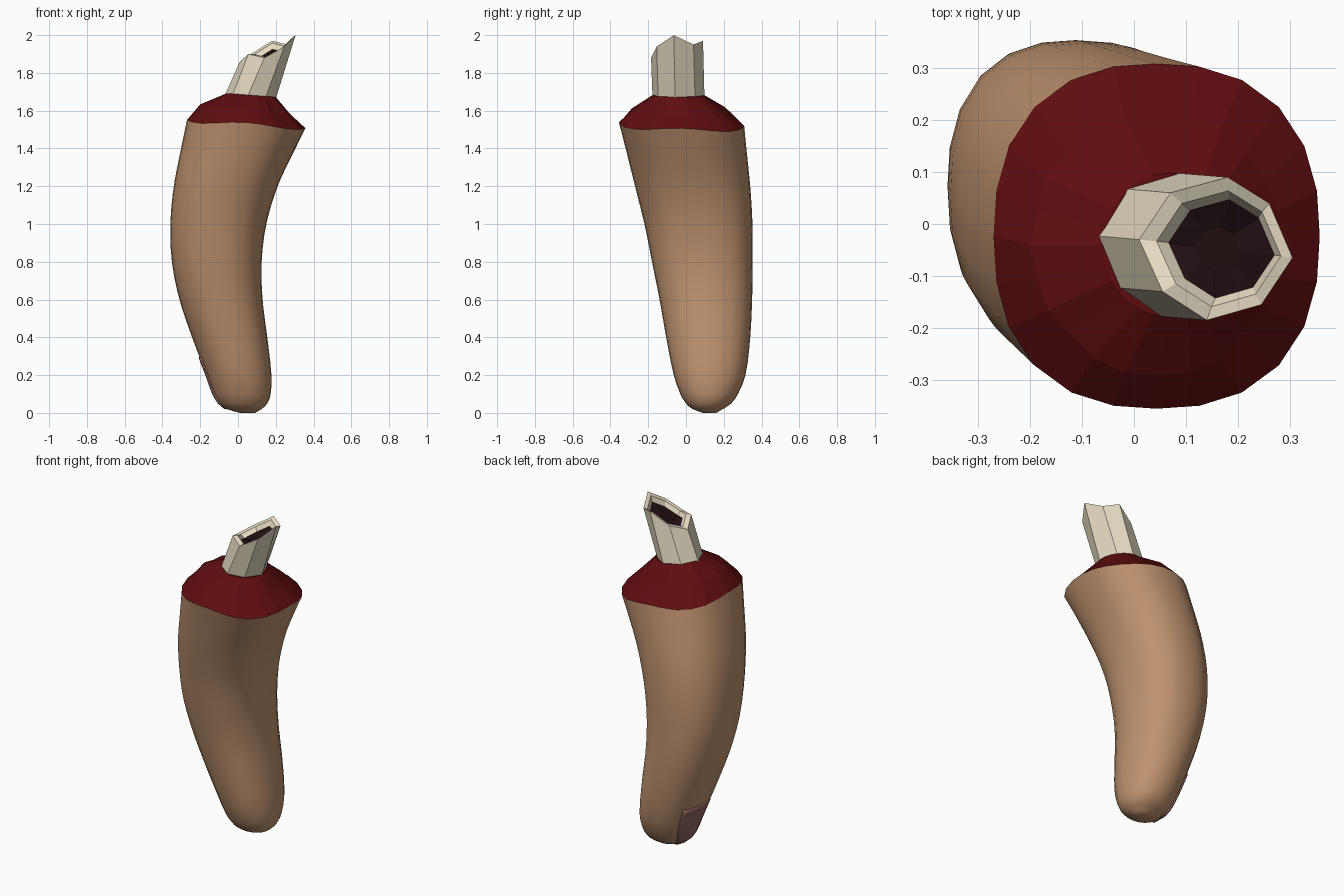
import bpy, bmesh, math, random
from math import cos, sin, pi

if "Cube" in bpy.data.objects:
    bpy.data.objects.remove(bpy.data.objects["Cube"])
random.seed(3)


def mat(name, rgb):
    m = bpy.data.materials.new(name)
    m.diffuse_color = (*rgb, 1)
    m.use_nodes = True
    m.node_tree.nodes["Principled BSDF"].inputs["Base Color"].default_value = m.diffuse_color
    return m


def make(name, rings, material, cap_start=False, cap_end=False, closed=True, smooth=False):
    """Loft a list of point rings into a mesh object."""
    bm = bmesh.new()
    vs = [[bm.verts.new(p) for p in r] for r in rings]
    n = len(rings[0])
    for a, b in zip(vs, vs[1:]):
        for i in range(n if closed else n - 1):
            j = (i + 1) % n
            bm.faces.new((a[i], a[j], b[j], b[i]))
    if cap_start:
        bm.faces.new(vs[0][::-1])
    if cap_end:
        bm.faces.new(vs[-1])
    me = bpy.data.meshes.new(name)
    bm.to_mesh(me)
    bm.free()
    me.materials.append(material)
    ob = bpy.data.objects.new(name, me)
    bpy.context.collection.objects.link(ob)
    if smooth:
        bpy.ops.object.select_all(action='DESELECT')
        ob.select_set(True)
        bpy.context.view_layer.objects.active = ob
        bpy.ops.object.shade_smooth_by_angle(angle=math.radians(50))
    return ob


skin = mat("skin", (0.52, 0.29, 0.16))
red = mat("flesh", (0.115, 0.004, 0.005))
ivory = mat("bone", (0.80, 0.72, 0.55))
dark = mat("marrow", (0.014, 0.005, 0.006))
nailmat = mat("nail", (0.29, 0.13, 0.12))

# Finger outline: z, x min, x max, y min, y max
ROWS = [
    (0.00, 0.01, 0.09, 0.09, 0.16), (0.02, -0.06, 0.125, 0.035, 0.195),
    (0.05, -0.10, 0.155, 0.00, 0.24), (0.10, -0.13, 0.173, -0.03, 0.275),
    (0.20, -0.167, 0.177, -0.065, 0.315), (0.40, -0.243, 0.155, -0.105, 0.34),
    (0.60, -0.31, 0.13, -0.14, 0.35), (0.80, -0.35, 0.125, -0.18, 0.353),
    (1.00, -0.358, 0.15, -0.22, 0.352), (1.20, -0.34, 0.21, -0.27, 0.34),
    (1.40, -0.30, 0.30, -0.32, 0.32), (1.53, -0.27, 0.357, -0.355, 0.308)]


def section(z):
    """Smoothly interpolated outline at height z."""
    k = 0
    while k < len(ROWS) - 2 and z > ROWS[k + 1][0]:
        k += 1
    a, b = ROWS[k], ROWS[k + 1]
    p, q = ROWS[max(k - 1, 0)], ROWS[min(k + 2, len(ROWS) - 1)]
    h = b[0] - a[0]
    t = (z - a[0]) / h
    out = []
    for c in range(1, 5):
        m0 = (b[c] - p[c]) / (b[0] - p[0]) * h
        m1 = (q[c] - a[c]) / (q[0] - a[0]) * h
        out.append((2*t**3 - 3*t*t + 1) * a[c] + (t**3 - 2*t*t + t) * m0
                   + (3*t*t - 2*t**3) * b[c] + (t**3 - t*t) * m1)
    return out


def surf(az, z, off=0.0):
    """Point on the finger surface; it gets squarer upward and the rim tilts."""
    x0, x1, y0, y1 = section(z)
    c, s = cos(az), sin(az)
    e = 2.12 + 0.28 * min(1, z / 0.8)
    k = (abs(c) ** e + abs(s) ** e) ** (-1 / e)
    x = (x0 + x1) / 2 + ((x1 - x0) / 2 * k + off) * c
    y = (y0 + y1) / 2 + ((y1 - y0) / 2 * k + off) * s
    w = max(0, (z - 1.2) / 0.33) ** 2
    return (x, y, z + w * (-0.01 - 0.022 * c - 0.009 * s + 0.009 * cos(4 * az)))


N = 24
ANG = [2 * pi * i / N for i in range(N)]

# Finger
heights = [0, 0.008, 0.02, 0.035, 0.05, 0.075, 0.1, 0.15, 0.2]
heights += [0.2 + 1.33 * i / 18 for i in range(1, 19)]
make("finger", [[surf(a, z) for a in ANG] for z in heights], skin, cap_start=True, smooth=True)

# Torn flesh cap between finger rim and bone
rim = [surf(a, 1.53) for a in ANG]
mid = []
for a in ANG:
    j = random.uniform(-0.008, 0.008)
    mid.append((0.045 + (0.24 + j) * cos(a), -0.04 + (0.25 + j) * sin(a),
                1.603 - 0.025 * cos(a) + 0.004 * sin(a) + j))
top = [(0.07 + 0.13 * cos(a), -0.04 + 0.138 * sin(a), 1.682 - 0.01 * cos(a)) for a in ANG]
make("flesh", [rim, mid, top], red, cap_end=True)

# Broken bone: eight sides with a jagged hollow end
edge = [(0.305, -0.065, 2.0), (0.26, 0.04, 1.95), (0.18, 0.09, 1.97), (0.07, 0.06, 1.90),
        (0.01, -0.03, 1.86), (0.055, -0.13, 1.90), (0.14, -0.185, 1.88), (0.245, -0.155, 1.94)]
CX, CY = 0.16, -0.048


def inset(f, dz, dx=0.0):
    return [(CX + dx + (x - CX) * f, CY + (y - CY) * f, 1.925 + (z - 1.925) * f + dz)
            for x, y, z in edge]


base = [(x - 0.098 - 0.008 * (x - CX) / 0.145, y + 0.008, 1.66) for x, y, z in edge]
lip = inset(0.81, -0.004, 0.005)
throat = inset(0.69, -0.03, 0.01)
make("bone", [base, edge, lip, throat], ivory, cap_start=True)
make("marrow", [throat, inset(0.3, -0.05, 0.0)], dark, cap_end=True)

# Fingernail lying almost flush on the side of the tip
NZ, NA = 10, 8
grid = []
for i in range(NZ + 1):
    z = 0.025 + 0.27 * i / NZ
    grid.append([surf(math.radians(140 + 60 * k / NA), z, 0.002) for k in range(NA + 1)])
nail = make("nail", grid, nailmat, closed=False, smooth=True)
sol = nail.modifiers.new("thickness", 'SOLIDIFY')
sol.thickness = 0.008
sol.offset = 0
